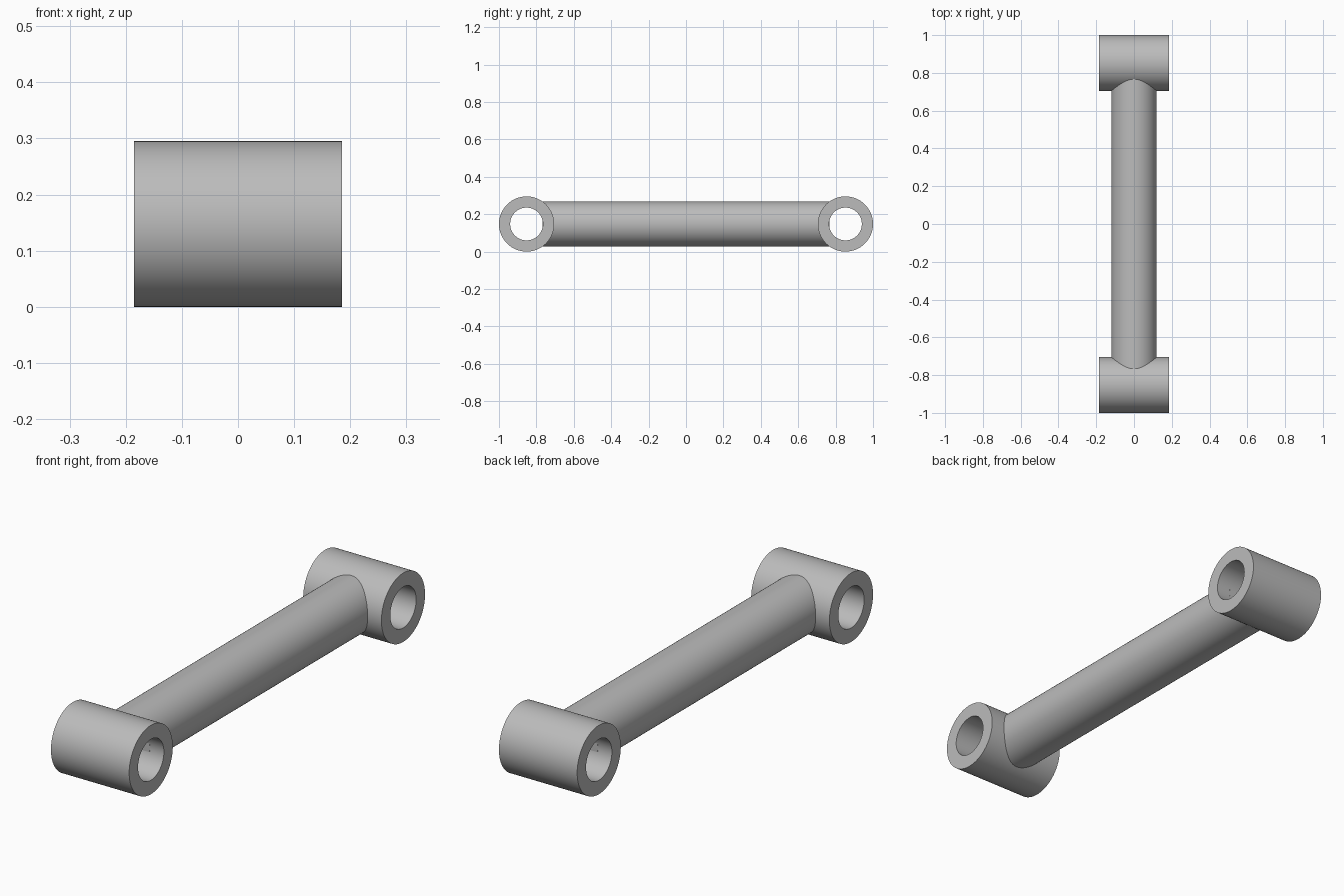
import bpy
import math

default = bpy.data.objects.get("Cube")
if default:
    bpy.data.objects.remove(default, do_unlink=True)

OUTER, BORE, HALF_WIDTH = 0.1475, 0.0875, 0.185
ROD_RADIUS, ROD_HALF = 0.12, 0.767
CENTRE_Y = 1 - OUTER
SEGMENTS = 96

grey = bpy.data.materials.new("plain grey")
grey.use_nodes = True
colour = (0.5, 0.5, 0.5, 1)
grey.diffuse_color = colour
grey.node_tree.nodes["Principled BSDF"].inputs["Base Color"].default_value = colour


def finish(obj, name):
    obj.name = name
    obj.data.materials.append(grey)
    bpy.ops.object.select_all(action="DESELECT")
    obj.select_set(True)
    bpy.context.view_layer.objects.active = obj
    bpy.ops.object.shade_smooth_by_angle(angle=math.radians(30))


def bushing(name, y):
    # Square-edged tube swept around the x axis
    profile = [(-HALF_WIDTH, OUTER), (HALF_WIDTH, OUTER),
               (HALF_WIDTH, BORE), (-HALF_WIDTH, BORE)]
    verts, faces = [], []
    n = len(profile)
    for i in range(SEGMENTS):
        a = 2 * math.pi * i / SEGMENTS
        verts += [(x, r * math.cos(a), r * math.sin(a)) for x, r in profile]
        j = (i + 1) % SEGMENTS
        for k in range(n):
            m = (k + 1) % n
            faces.append((i * n + k, i * n + m, j * n + m, j * n + k))
    mesh = bpy.data.meshes.new(name)
    mesh.from_pydata(verts, [], faces)
    obj = bpy.data.objects.new(name, mesh)
    obj.location = (0, y, OUTER)
    bpy.context.collection.objects.link(obj)
    finish(obj, name)


# Bushings at both ends
bushing("front_bushing", -CENTRE_Y)
bushing("back_bushing", CENTRE_Y)

# Connecting rod, stopping at the bore walls
bpy.ops.mesh.primitive_cylinder_add(
    vertices=SEGMENTS, radius=ROD_RADIUS, depth=2 * ROD_HALF,
    location=(0, 0, OUTER), rotation=(math.pi / 2, 0, 0))
finish(bpy.context.object, "connecting_rod")
